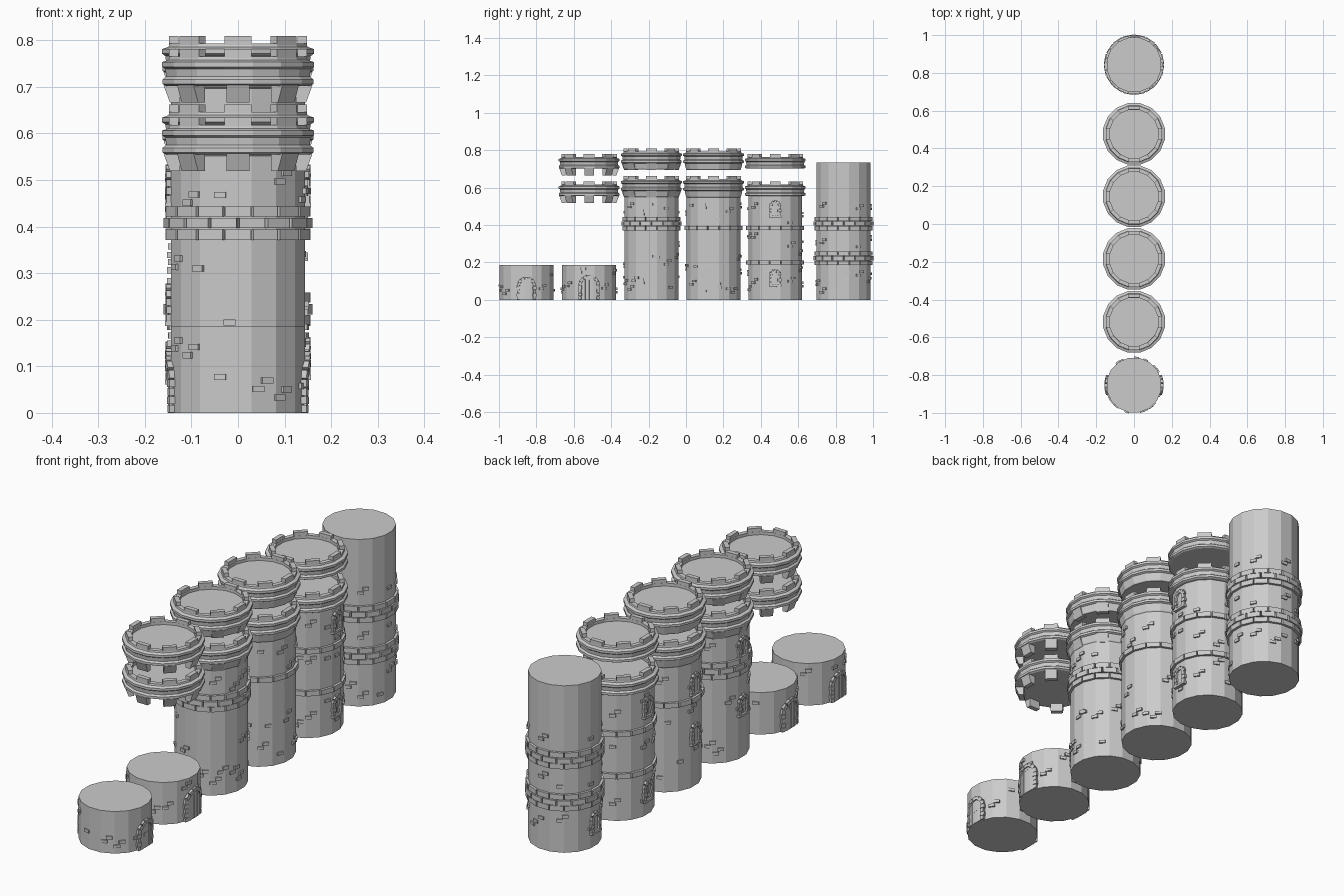
import bpy, bmesh, random
from math import pi, cos, sin
from mathutils import Matrix

cube = bpy.data.objects.get("Cube")
if cube:
    bpy.data.objects.remove(cube)
random.seed(4)

SIDES = 16
STEP = 2 * pi / SIDES
R = 0.147
FLAT = R * cos(STEP / 2)

stone = bpy.data.materials.new("grey stone")
stone.use_nodes = True
GREY = (0.6, 0.6, 0.6, 1)
stone.diffuse_color = GREY
stone.node_tree.nodes["Principled BSDF"].inputs["Base Color"].default_value = GREY


def finish(bm, name, y):
    bmesh.ops.recalc_face_normals(bm, faces=bm.faces)
    mesh = bpy.data.meshes.new(name)
    bm.to_mesh(mesh)
    bm.free()
    mesh.materials.append(stone)
    ob = bpy.data.objects.new(name, mesh)
    ob.location.y = y
    bpy.context.collection.objects.link(ob)


def lathe(bm, profile):
    """Turn (radius, height) points into a capped faceted solid."""
    rings = [[bm.verts.new((r * cos((i + .5) * STEP), r * sin((i + .5) * STEP), z))
              for i in range(SIDES)] for r, z in profile]
    for a, b in zip(rings, rings[1:]):
        for i in range(SIDES):
            j = (i + 1) % SIDES
            bm.faces.new((a[i], a[j], b[j], b[i]))
    bm.faces.new(rings[0])
    bm.faces.new(rings[-1])


def block(bm, angle, z, width, height, out, roll=0.0):
    """A stone standing proud of the wall by the given distance."""
    off = (angle + STEP / 2) % STEP - STEP / 2
    reach = FLAT / cos(off)
    depth = out + 0.01
    m = (Matrix.Rotation(angle, 4, 'Z') @ Matrix.Translation((reach + out - depth / 2, 0, z))
         @ Matrix.Rotation(roll, 4, 'X') @ Matrix.Diagonal((depth, width, height, 1)))
    bmesh.ops.create_cube(bm, size=1, matrix=m)


def wedge(bm, angle, width, z0, z1, inner, low, high):
    """A block whose outer face leans from radius low to radius high."""
    turn = Matrix.Rotation(angle, 4, 'Z')
    made = bmesh.ops.create_cube(bm, size=1)["verts"]
    for v in made:
        top = v.co.z > 0
        x = (high if top else low) if v.co.x > 0 else inner
        v.co = (x, v.co.y * width, z1 if top else z0)
        v.co = turn @ v.co


def tower(name, y, height):
    bm = bmesh.new()
    lathe(bm, [(R, 0), (R, height)])
    finish(bm, name, y)


def brick_band(name, y, z, rows):
    bm = bmesh.new()
    for row in range(rows):
        for i in range(SIDES):
            block(bm, (i + 0.5 * (row % 2)) * STEP, z + (row + .5) * 0.025,
                  0.056, 0.022, 0.011)
    finish(bm, name, y)


def loose_bricks(name, y, z0, z1, clusters):
    bm = bmesh.new()
    for c in range(clusters):
        a = (c * 0.618 % 1) * 2 * pi
        z = random.uniform(z0, z1)
        for k in range(random.choice((1, 2, 2))):
            block(bm, a + k * 0.14, z + k * 0.018, 0.026, 0.013, 0.006)
    finish(bm, name, y)


def archway(name, y, z, angle, width, height, door=False):
    """Jamb stones, arch stones and the filling of a door or window."""
    bm = bmesh.new()
    half = width / 2
    spring = height - half
    rows = max(2, round(spring / 0.02))
    for side in (-1, 1):
        for k in range(rows):
            w = 0.014 + 0.006 * (k % 2)
            block(bm, angle + side * half / R, z + (k + .5) * spring / rows,
                  w, spring / rows - 0.002, 0.011)
    stones = 7 if door else 5
    for k in range(stones):
        t = pi * (k + .5) / stones
        block(bm, angle + half * cos(t) / R, z + spring + half * sin(t),
              0.016, pi * half / stones * 0.95, 0.011, t)
    planks = 4 if door else 2
    for k in range(planks):
        u = (k + .5) / planks * 2 - 1
        h = spring + half * (1 - u * u) ** 0.5
        block(bm, angle + u * half * 0.85 / R, z + h / 2,
              width * 0.8 / planks, h, 0.005)
    if not door:
        block(bm, angle, z - 0.004, width + 0.02, 0.01, 0.013)
    finish(bm, name, y)


def crown(name, y, z, flare=0.0, prongs=False):
    """Battlement ring: optional flared foot, two mouldings and merlons."""
    bm = bmesh.new()
    foot = [(R, z - flare), (0.15, z - flare + 0.004)] if flare else []
    lathe(bm, foot + [(0.157, z), (0.165, z + 0.004), (0.165, z + 0.014), (0.157, z + 0.02),
                      (0.159, z + 0.036), (0.166, z + 0.041), (0.166, z + 0.051),
                      (0.152, z + 0.056), (0.15, z + 0.063), (0.13, z + 0.063),
                      (0.13, z + 0.05)])
    for i in range(8):
        a = i * pi / 4
        wedge(bm, a, 0.058, z + 0.055, z + 0.079, 0.128, 0.148, 0.148)
        if prongs:
            wedge(bm, a, 0.05, z - 0.036, z + 0.002, 0.125, 0.146, 0.16)
    finish(bm, name, y)


# Tower bodies
short_a, short_b, tall_c, tall_d, tall_e, tall_f = -0.853, -0.518, -0.185, 0.147, 0.477, 0.843
tower("short_tower_front", short_a, 0.185)
tower("short_tower_second", short_b, 0.185)
tower("pronged_tower", tall_c, 0.6)
tower("flared_tower", tall_d, 0.6)
tower("ringed_tower", tall_e, 0.57)
tower("plain_top_tower", tall_f, 0.735)

# Crowns: one on each tower head, one hovering above it
for label, y, z, flare, prongs in (("pronged_crown", short_b, 0.555, 0, True),
                                   ("tall_pronged_crown", tall_c, 0.583, 0.032, True),
                                   ("flared_crown", tall_d, 0.583, 0.035, False),
                                   ("plain_crown", tall_e, 0.555, 0, False)):
    crown(label + "_lower", y, z, flare, prongs)
    crown(label + "_upper", y, z + 0.147, flare, prongs)

# Brick bands
brick_band("triple_band_pronged", tall_c, 0.37, 3)
brick_band("single_band_flared", tall_d, 0.372, 1)
brick_band("single_band_ringed_high", tall_e, 0.372, 1)
brick_band("single_band_ringed_low", tall_e, 0.187, 1)
brick_band("triple_band_plain_high", tall_f, 0.37, 3)
brick_band("triple_band_plain_low", tall_f, 0.185, 3)

# Scattered proud bricks
for label, y, z0, z1, n in (("short_front", short_a, 0.03, 0.16, 12),
                            ("short_second", short_b, 0.03, 0.16, 12),
                            ("pronged_low", tall_c, 0.03, 0.34, 22),
                            ("pronged_high", tall_c, 0.45, 0.51, 9),
                            ("flared_low", tall_d, 0.03, 0.34, 22),
                            ("flared_high", tall_d, 0.41, 0.52, 10),
                            ("ringed_low", tall_e, 0.03, 0.16, 12),
                            ("ringed_mid", tall_e, 0.23, 0.35, 12),
                            ("ringed_high", tall_e, 0.41, 0.52, 10),
                            ("plain_low", tall_f, 0.03, 0.16, 12),
                            ("plain_mid", tall_f, 0.27, 0.35, 8),
                            ("plain_high", tall_f, 0.46, 0.51, 6)):
    loose_bricks("loose_bricks_" + label, y, z0, z1, n)

# Doors on both sides of the short towers
for side, a in (("left", 0), ("right", pi)):
    archway("door_front_" + side, short_a, 0, a, 0.085, 0.115, True)
    archway("door_second_" + side, short_b, 0, a, 0.095, 0.125, True)

# Arched windows
for label, y, z, a in (("ringed_left_low", tall_e, 0.08, 0), ("ringed_left_high", tall_e, 0.45, 0),
                       ("ringed_right_low", tall_e, 0.07, pi),
                       ("ringed_right_high", tall_e, 0.44, pi),
                       ("flared_right_low", tall_d, 0.195, pi),
                       ("flared_right_high", tall_d, 0.415, pi),
                       ("pronged_right_low", tall_c, 0.195, pi),
                       ("pronged_right_high", tall_c, 0.45, pi),
                       ("plain_right_low", tall_f, 0.07, pi)):
    archway("window_" + label, y, z, a, 0.046, 0.075)
